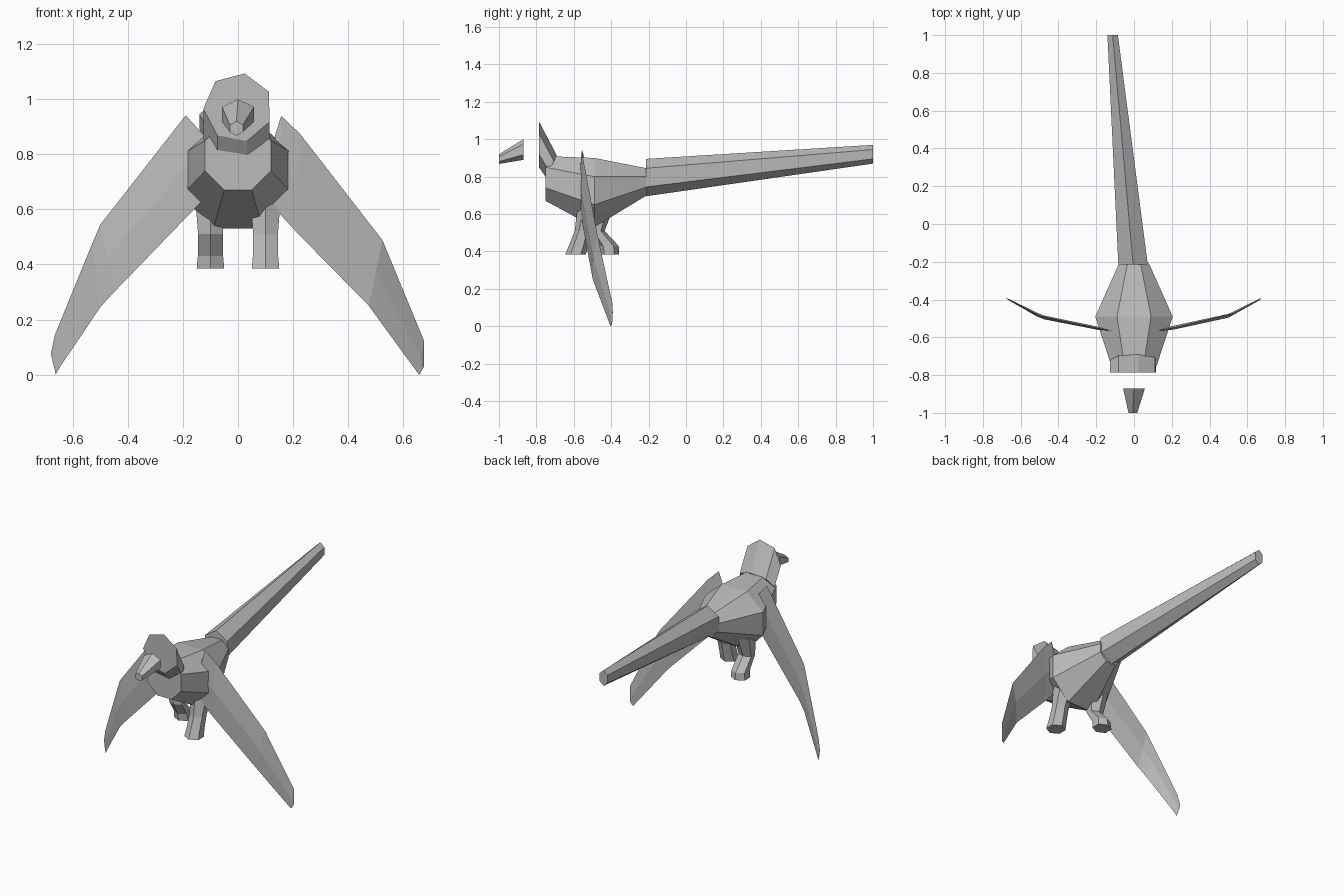
import bpy
import bmesh
from math import sin, cos, radians
from mathutils import Vector

default = bpy.data.objects.get("Cube")
if default:
    bpy.data.objects.remove(default, do_unlink=True)

grey = bpy.data.materials.new("plain_grey")
grey.use_nodes = True
colour = (0.5, 0.5, 0.5, 1)
grey.diffuse_color = colour
grey.node_tree.nodes["Principled BSDF"].inputs["Base Color"].default_value = colour


def loft(name, rings):
    """Skin a row of equal rings, with both ends capped."""
    bm = bmesh.new()
    rows = [[bm.verts.new(p) for p in ring] for ring in rings]
    count = len(rows[0])
    for low, high in zip(rows, rows[1:]):
        for i in range(count):
            j = (i + 1) % count
            bm.faces.new((low[i], low[j], high[j], high[i]))
    bm.faces.new(rows[0][::-1])
    bm.faces.new(rows[-1])
    bmesh.ops.recalc_face_normals(bm, faces=bm.faces)
    mesh = bpy.data.meshes.new(name)
    bm.to_mesh(mesh)
    bm.free()
    mesh.materials.append(grey)
    obj = bpy.data.objects.new(name, mesh)
    bpy.context.collection.objects.link(obj)
    return obj


def ring(centre, u, v, sides, start):
    """Polygon spanned by the half-axis vectors u and v."""
    angles = [radians(start + 360 * i / sides) for i in range(sides)]
    return [Vector(centre) + Vector(u) * cos(a) + Vector(v) * sin(a) for a in angles]


# Body: three eight-sided sections along y
def body_ring(y, wide, narrow, heights):
    half = list(zip((narrow, wide, wide, narrow), heights))
    return [(x, y, z) for x, z in half] + [(-x, y, z) for x, z in half[::-1]]


loft("body", [
    body_ring(-0.75, 0.12, 0.05, (0.67, 0.74, 0.85, 0.91)),
    body_ring(-0.49, 0.205, 0.09, (0.53, 0.65, 0.80, 0.90)),
    body_ring(-0.21, 0.08, 0.035, (0.70, 0.745, 0.80, 0.845)),
])

# Tail: long six-sided taper
loft("tail", [
    ring((-0.005, -0.215, 0.795), (0.09, 0, 0), (0, 0, 0.1), 6, 90),
    ring((-0.113, 1.0, 0.92), (0.032, 0, 0), (0, 0, 0.05), 6, 90),
])

# Head: seven-sided, flat at the front, leaning back into the body
loft("head", [
    ring((0, -0.785, 0.97), (0.126, 0, 0), (0, 0, 0.126), 7, 79),
    ring((0, -0.72, 0.855), (0.126, 0, 0), (0, 0.03, 0.06), 7, 79),
])

# Beak
loft("beak", [
    ring((0, -0.87, 0.945), (0.067, 0, 0), (0, 0, 0.055), 6, 90),
    ring((-0.006, -1.0, 0.894), (0.027, 0, 0), (0, 0, 0.026), 6, 90),
])


# Legs: left one steps forward, right one trails
def leg(name, x, sections):
    loft(name, [ring((x, y, z), (rx * 1.155, 0, 0), (0, ry, 0), 6, 90)
                for z, y, rx, ry in sections])


leg("left_leg", 0.1, [
    (0.64, -0.51, 0.055, 0.07), (0.51, -0.55, 0.045, 0.045),
    (0.43, -0.575, 0.046, 0.052), (0.385, -0.59, 0.05, 0.055)])
leg("right_leg", -0.1, [
    (0.64, -0.455, 0.055, 0.07), (0.51, -0.475, 0.045, 0.04),
    (0.43, -0.415, 0.046, 0.055), (0.385, -0.41, 0.05, 0.053)])


# Wings: thin diamond sections, swept back past the bend
def sweep(x):
    return -0.56 + 0.19 * (x - 0.15) + 0.34 * max(0, x - 0.48)


def wing(name, side, sections):
    rings = []
    for (tx, tz), (bx, bz), thick in sections:
        top = Vector((side * tx, sweep(tx), tz))
        bottom = Vector((side * bx, sweep(bx), bz))
        mid = (top + bottom) / 2
        off = Vector((0, thick, 0))
        rings.append([top, mid + off, bottom, mid - off])
    loft(name, rings)


wing("left_wing", 1, [
    ((0.135, 0.87), (0.13, 0.62), 0.006),
    ((0.157, 0.94), (0.155, 0.58), 0.008),
    ((0.225, 0.875), (0.21, 0.52), 0.01),
    ((0.525, 0.488), (0.475, 0.25), 0.01),
    ((0.675, 0.125), (0.655, 0.003), 0.004),
    ((0.676, 0.03), (0.66, 0.0), 0.002)])
wing("right_wing", -1, [
    ((0.12, 0.865), (0.13, 0.63), 0.006),
    ((0.19, 0.942), (0.15, 0.61), 0.008),
    ((0.50, 0.545), (0.45, 0.30), 0.01),
    ((0.53, 0.475), (0.50, 0.245), 0.01),
    ((0.665, 0.145), (0.645, 0.03), 0.004),
    ((0.68, 0.076), (0.662, 0.0), 0.002)])
